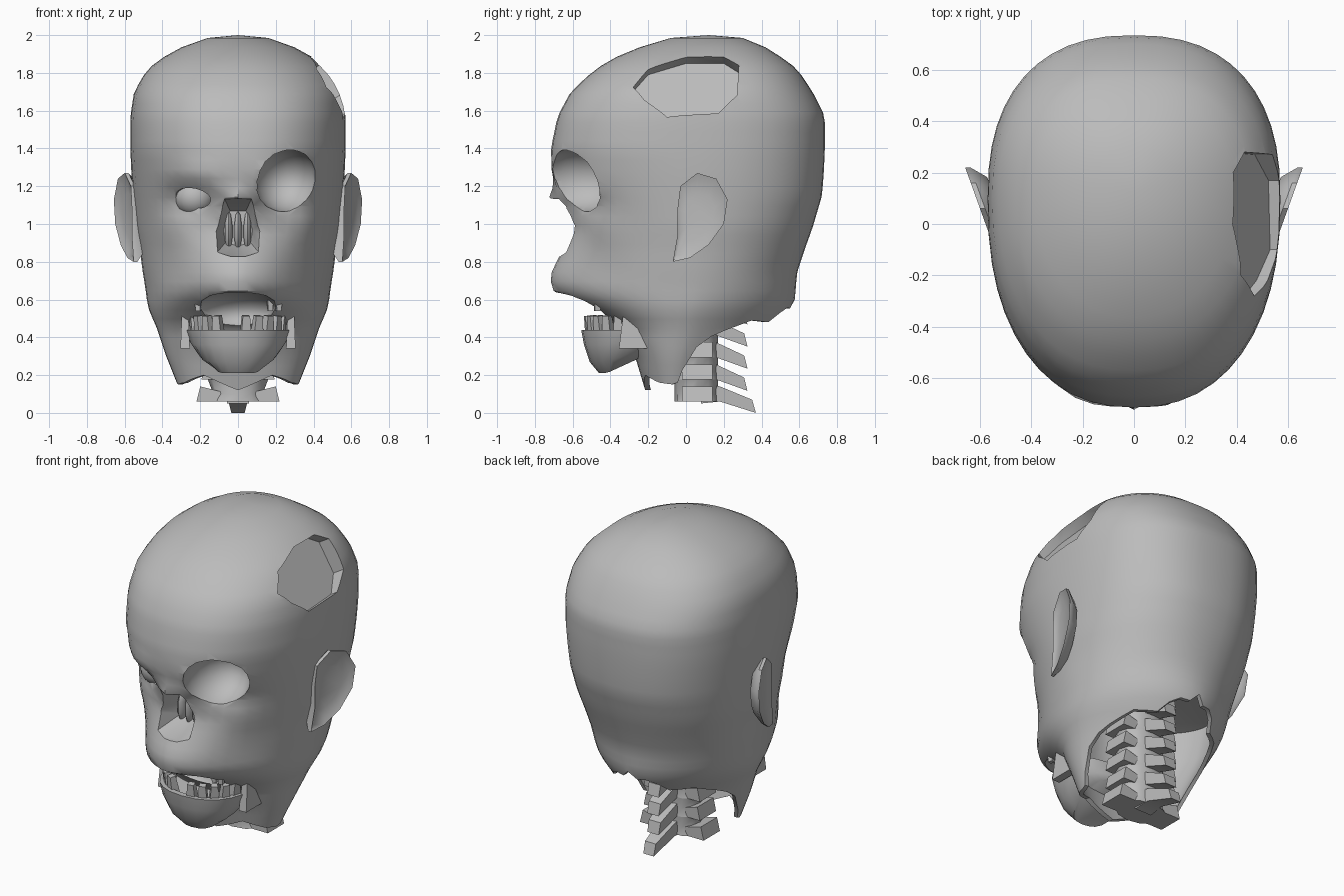
import bpy, bmesh
from math import sin, cos, pi, radians, exp, copysign
from mathutils import Vector, Matrix
from mathutils.bvhtree import BVHTree

cube = bpy.data.objects.get("Cube")
if cube:
    bpy.data.objects.remove(cube, do_unlink=True)

grey = bpy.data.materials.new("plain_grey")
grey.use_nodes = True
grey.diffuse_color = (0.5, 0.5, 0.5, 1)
grey.node_tree.nodes["Principled BSDF"].inputs["Base Color"].default_value = (0.5, 0.5, 0.5, 1)


def shade(mesh, angle=42):
    mesh.shade_smooth()
    mesh.set_sharp_from_angle(angle=radians(angle))


def finish(name, bm):
    bmesh.ops.remove_doubles(bm, verts=bm.verts, dist=1e-4)
    bmesh.ops.recalc_face_normals(bm, faces=bm.faces)
    mesh = bpy.data.meshes.new(name)
    bm.to_mesh(mesh)
    bm.free()
    mesh.materials.append(grey)
    shade(mesh)
    obj = bpy.data.objects.new(name, mesh)
    bpy.context.collection.objects.link(obj)
    return obj


def loft(name, rings, caps=True):
    """Skin a list of equal-length point loops."""
    bm = bmesh.new()
    loops = [[bm.verts.new(p) for p in ring] for ring in rings]
    for a, b in zip(loops, loops[1:]):
        for i in range(len(a)):
            j = (i + 1) % len(a)
            bm.faces.new((a[i], a[j], b[j], b[i]))
    if caps:
        bm.faces.new(loops[0])
        bm.faces.new(loops[-1])
    return finish(name, bm)


def ball(name, loc, radii, segments=20):
    bm = bmesh.new()
    bmesh.ops.create_uvsphere(bm, u_segments=segments, v_segments=segments // 2, radius=1)
    bm.transform(Matrix.Translation(loc) @ Matrix.Diagonal((*radii, 1)))
    return finish(name, bm)


def block(name, loc, size, turn=0, lean=0):
    bm = bmesh.new()
    bmesh.ops.create_cube(bm, size=1)
    for v in bm.verts:
        if v.co.z > 0:
            v.co.xy *= 0.7
    bm.transform(Matrix.Translation(loc) @ Matrix.Rotation(turn, 4, "Z")
                 @ Matrix.Rotation(lean, 4, "X") @ Matrix.Diagonal((*size, 1)))
    return finish(name, bm)


def oval(a, hw, front, back, mid, n, n_back=2.2):
    """Point on an egg-shaped section; angle 0 is the front."""
    c, s = cos(a), sin(a)
    n = n if c > 0 else n_back
    x = hw * copysign(abs(s) ** (2 / n), s)
    reach = (mid - front) if c > 0 else (back - mid)
    return x, mid - reach * copysign(abs(c) ** (2 / n), c)


def blend(table, t):
    """Linear lookup in a table sorted by rising first column."""
    for lo, hi in zip(table, table[1:]):
        if t <= hi[0]:
            f = max(0, (t - lo[0]) / (hi[0] - lo[0]))
            return [p + (q - p) * f for p, q in zip(lo[1:], hi[1:])]
    return list(table[-1][1:])


# Head sections: height, half width, front, back, middle, front roundness
SECTIONS = [
    (.1, .3, -.21, .4, -.05, 2.2),
    (.3, .38, -.27, .44, -.03, 2.2),
    (.45, .43, -.36, .5, 0, 2),
    (.54, .47, -.5, .55, .02, 1.9),
    (.61, .485, -.65, .58, .04, 1.75),
    (.66, .49, -.72, .58, .05, 1.7),
    (.75, .505, -.71, .59, .05, 1.7),
    (.87, .52, -.65, .63, .06, 1.8),
    (.98, .54, -.6, .67, .07, 1.9),
    (1.15, .555, -.68, .72, .08, 2),
    (1.28, .565, -.71, .73, .08, 2.1),
    (1.4, .57, -.715, .735, .09, 2.3),
    (1.57, .57, -.68, .735, .1, 2.35),
    (1.7, .55, -.61, .67, .1, 2.3),
    (1.82, .48, -.48, .59, .1, 2.2),
    (1.9, .37, -.34, .48, .12, 2.1),
    (1.96, .25, -.18, .38, .12, 2),
    (1.985, .16, -.08, .3, .12, 2),
]
# Torn lower edge: angle from front in degrees, height
TORN = [(0, .12), (30, .2), (60, .16), (85, .15), (94, .17), (102, .3), (107, .38), (118, .43),
        (135, .49), (150, .48), (162, .56), (172, .55), (180, .6)]
# Face sculpting: x, z, spread x, spread z, push along y
SCULPT = [(.24, 1.12, .13, .07, .08), (.25, 1.27, .15, .05, -.03), (.36, .98, .1, .08, -.04),
          (.34, .74, .1, .1, .03), (0, 1.14, .08, .05, -.05)]
COLS = 48


def head_ring(z, inner=False):
    ring = []
    for i in range(COLS):
        a = 2 * pi * i / COLS
        fold = 180 - abs(180 - 360 * i / COLS)
        h = max(z, blend(TORN, fold)[0])
        hw, front, back, mid, n = blend(SECTIONS, h)
        if inner:
            hw, front, back = hw - .025, max(front + .03, -.3), back - .025
        x, y = oval(a, hw, front, back, mid, n, 2.4 - .7 * (h - 1.5) ** 2)
        if not inner and cos(a) > 0:
            for cx, cz, sx, sz, push in SCULPT:
                y += push * exp(-((abs(x) - cx) / sx) ** 2 - ((h - cz) / sz) ** 2) * cos(a) ** .5
        ring.append((x, y, h))
    return ring


# Head: outer skin, torn rim, then the hollow of the neck
levels = [1.985 - .0496 * k for k in range(39)]
rings = [[(0, .12, 2)] * COLS] + [head_ring(z) for z in levels]
rings += [head_ring(.1 + .1 * k, True) for k in range(8)] + [[(0, .1, .88)] * COLS]
head = loft("head", rings, caps=False)
tree = BVHTree.FromPolygons([v.co for v in head.data.vertices],
                            [tuple(p.vertices) for p in head.data.polygons])


def face_y(x, z):
    return tree.ray_cast(Vector((x, -2, z)), Vector((0, 1, 0)))[0].y


# Cutters: empty socket, eyelid slit, nose hole, mouth, skull hole
socket_y, eye_y = face_y(.25, 1.23), face_y(-.23, 1.14)
half_nose = [(.07, 1.13), (.13, .96), (.11, .85), (.04, .83)]
nose = half_nose + [(-x, z) for x, z in reversed(half_nose)]
hole = [(-.28, 1.7), (-.2, 1.79), (0, 1.85), (.2, 1.85), (.28, 1.8), (.27, 1.64),
        (.17, 1.56), (-.1, 1.55), (-.22, 1.63)]
cutters = [
    ball("socket_cutter", (.255, socket_y + .05, 1.23), (.175, .24, .17)),
    ball("eyelid_cutter", (-.23, eye_y, 1.14), (.115, .1, .058)),
    ball("mouth_cutter", (0, -.6, .52), (.25, .25, .125)),
    loft("nose_cutter", [[(x * k, y, .98 + (z - .98) * k) for x, z in nose]
                         for y, k in ((-.9, 1.1), (-.64, 1), (-.46, .6))]),
    loft("skull_cutter", [[(.33 + (1.85 - z) * .667 + d, y, z + d * .6) for y, z in hole]
                          for d in (0, .5)]),
]
for cutter in cutters:
    mod = head.modifiers.new(cutter.name, "BOOLEAN")
    mod.operation, mod.solver, mod.object = "DIFFERENCE", "EXACT", cutter
bpy.context.view_layer.update()
cut = bpy.data.meshes.new_from_object(head.evaluated_get(bpy.context.evaluated_depsgraph_get()))
head.modifiers.clear()
head.data = cut
shade(cut, 38)
for cutter in cutters:
    bpy.data.objects.remove(cutter, do_unlink=True)

# Remaining eye and the bones inside the nose
ball("right_eyeball", (-.23, eye_y + .085, 1.14), (.105, .1, .1))
for x in (-.05, 0, .05):
    ball("nasal_bone", (x, -.46, .96), (.022, .06, .11), 10)

# Ears: dished shell leaning away from the head
EAR = [(-.07, .8), (.02, .82), (.12, .89), (.2, 1), (.22, 1.13), (.16, 1.24), (.06, 1.27),
       (-.03, 1.2), (-.045, 1.08), (-.045, .94)]
for side, name in ((1, "left_ear"), (-1, "right_ear")):
    rings = []
    for k, off in ((.55, -.01), (.85, 0), (1, .012), (1, -.008), (.75, -.06)):
        ring = []
        for y, z in EAR:
            y, z = .07 + (y - .07) * k, 1.04 + (z - 1.04) * k
            ring.append((side * (.548 + .36 * (y + .05) + off), y, z))
        rings.append(ring)
    loft(name, rings)

# Lower jaw: a trough rising towards the back
rings = []
for z, hw, front in ((.21, .14, -.46), (.27, .21, -.51), (.36, .26, -.54), (.44, .28, -.555),
                     (.44, .25, -.52), (.39, .22, -.48)):
    ring = []
    for i in range(24):
        x, y = oval(2 * pi * i / 24, hw, front, -.13, -.25, 2.3)
        ring.append((x, y, z + max(0, y + .42) * 2 * (.44 - z)))
    rings.append(ring)
loft("lower_jaw", rings)
for side in (-1, 1):
    block("jaw_hinge", (side * .28, -.28, .43), (.05, .15, .18))

# Teeth along the jaw, and the few left above
for deg in (-78, -60, -43, -27, 10, 26, 42, 58, 75):
    a = radians(deg)
    block("lower_tooth", (.235 * sin(a), -.3 - .215 * cos(a), .46), (.055, .05, .11), a, .15)
for x in (-.21, .17, .215):
    block("upper_tooth", (x, -.47, .585), (.035, .04, .09), x, pi)

# Spine: body, side wings and a sloping rear spur for each vertebra
WING = [(-.22, -.04), (.22, -.04), (.2, .04), (.08, .01), (-.08, .01), (-.2, .04)]
SPUR = [(.08, .06), (.18, .04), (.35, -.03), (.37, -.1), (.18, -.04), (.08, -.05)]
for k in range(7):
    z = .1 + .117 * k
    size = 1 if k == 0 else .88
    loft("vertebra_body", [[(*oval(2 * pi * i / 12, w, -.06, .17, .06, 2), z + dz)
                            for i in range(12)]
                           for dz, w in ((-.04, .16), (0, .13), (.077, .16))])
    loft("vertebra_wing", [[(x * size, y, z + dz) for x, dz in WING] for y in (-.02, .14)])
    bone = loft("vertebra_spur", [[(x, y * size, z + dz) for y, dz in SPUR] for x in (-.05, .05)])
    for v in bone.data.vertices:
        v.co.x *= 1.3 - 1.6 * v.co.y
